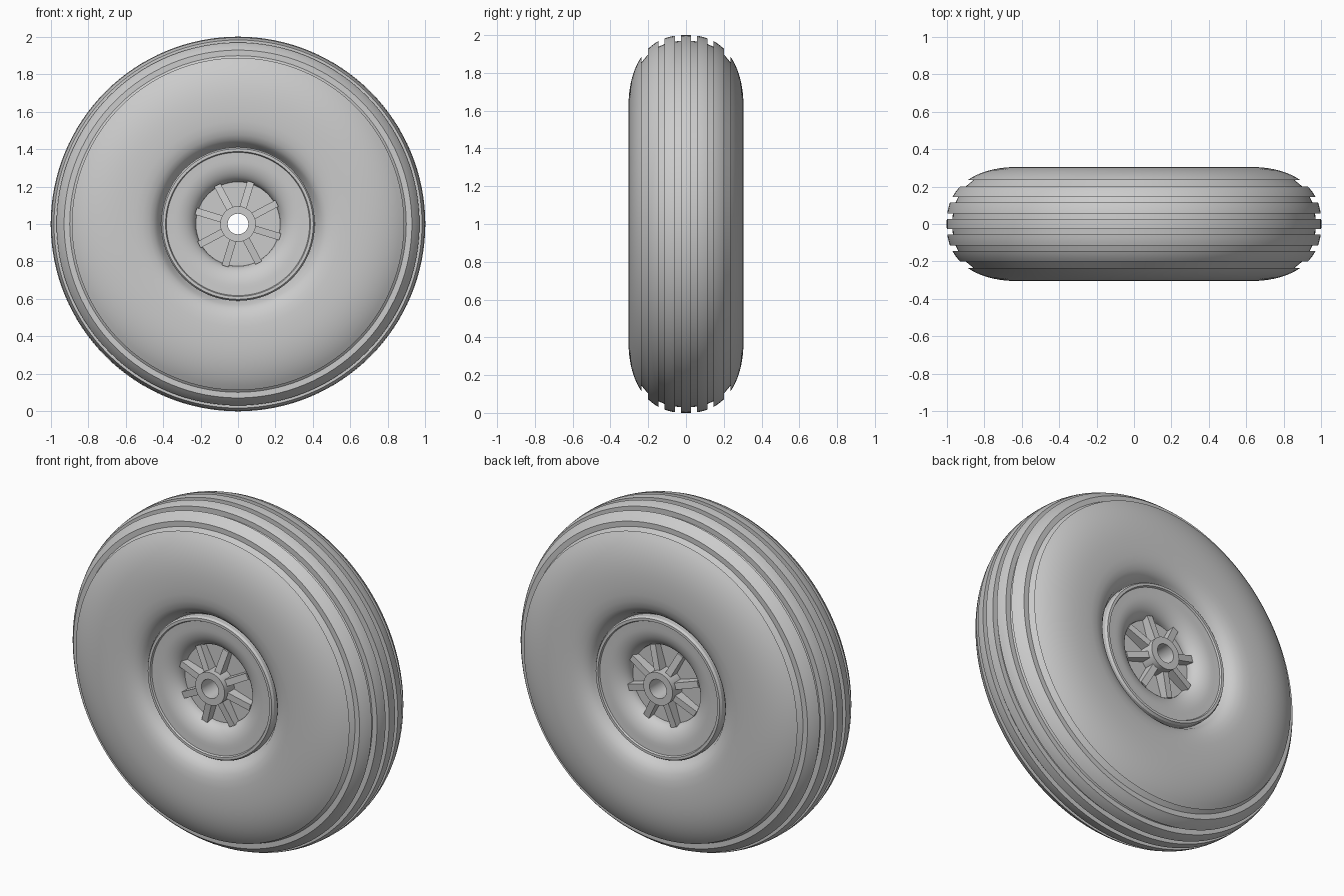
import bpy, bmesh, math
from math import sin, cos, pi, radians

cube = bpy.data.objects.get("Cube")
if cube:
    bpy.data.objects.remove(cube, do_unlink=True)

grey = bpy.data.materials.new("plain_grey")
grey.use_nodes = True
COLOUR = (0.6, 0.6, 0.6, 1)
grey.diffuse_color = COLOUR
grey.node_tree.nodes["Principled BSDF"].inputs["Base Color"].default_value = COLOUR


def finish(name, bm, smooth=True):
    """Turn a bmesh into a named object at axle height."""
    bmesh.ops.recalc_face_normals(bm, faces=bm.faces)
    mesh = bpy.data.meshes.new(name)
    bm.to_mesh(mesh)
    bm.free()
    mesh.materials.append(grey)
    obj = bpy.data.objects.new(name, mesh)
    obj.location.z = 1
    bpy.context.collection.objects.link(obj)
    if smooth:
        bpy.ops.object.select_all(action='DESELECT')
        obj.select_set(True)
        bpy.context.view_layer.objects.active = obj
        bpy.ops.object.shade_smooth_by_angle(angle=radians(30))
    return obj


def lathe(name, half, steps=128):
    """Revolve a half profile of (radius, y), mirrored in y, around the axle."""
    profile = half + [(r, -y) for r, y in reversed(half) if y > 0]
    bm = bmesh.new()
    rings = []
    for i in range(steps):
        a = 2 * pi * i / steps
        rings.append([bm.verts.new((r * cos(a), y, r * sin(a))) for r, y in profile])
    n = len(profile)
    for i in range(steps):
        here, there = rings[i], rings[(i + 1) % steps]
        for j in range(n):
            k = (j + 1) % n
            bm.faces.new((here[j], here[k], there[k], there[j]))
    return finish(name, bm)


# Tyre: rounded crown with ring grooves, bulging sidewall, bead tucked at the rim
HALF, POWER, DEPTH = 0.305, 2.35, 0.03


def crown(y):
    return 0.6 + 0.4 * (1 - (y / HALF) ** POWER) ** (1 / POWER)


def wall(r):
    return HALF * (1 - ((r - 0.6) / 0.4) ** POWER) ** (1 / POWER)


tyre = []
for start, end, groove_end in ((0, 0.027, 0.057), (0.057, 0.115, 0.145), (0.145, 0.2, 0.235)):
    for i in range(5):
        y = start + (end - start) * i / 4
        tyre.append((crown(y), y))
    tyre += [(crown(y) - DEPTH, y) for y in (end, groove_end)]
edge = crown(0.235)
for i in range(13):
    r = edge + (0.6 - edge) * i / 12
    tyre.append((r, wall(r)))
tyre += [(0.55, 0.304), (0.51, 0.299), (0.475, 0.289), (0.45, 0.274),
         (0.432, 0.255), (0.42, 0.23), (0.4, 0.2)]
# the profile runs from the crown middle to the bead, so mirror the far side too
lathe("tyre", tyre)

# Rim: raised lip, flat ring, rounded lip down to the centre disc
rim = [(0.41, 0.19), (0.41, 0.25), (0.402, 0.262), (0.387, 0.262), (0.382, 0.252)]
for i in range(11):
    t = pi / 2 * (1 - i / 10)
    rim.append((0.345 - 0.12 * cos(t), 0.17 + 0.08 * sin(t)))
rim.append((0.085, 0.17))
lathe("rim", rim)

# Hub: open tube along the axle
lathe("hub", [(0.095, 0.26), (0.055, 0.26)], 64)

# Spokes: eight sloped ribs standing on each face of the disc
for name, side in (("front_spokes", -1), ("back_spokes", 1)):
    bm = bmesh.new()
    for i in range(8):
        a = radians(28 + 45 * i)
        for v in bmesh.ops.create_cube(bm, size=1)["verts"]:
            outer, raised = v.co.x > 0, v.co.y > 0
            r = 0.235 if outer else 0.075
            w = v.co.z * 0.038
            y = (0.212 if outer else 0.232) if raised else 0.16
            v.co = (r * cos(a) - w * sin(a), side * y, r * sin(a) + w * cos(a))
    finish(name, bm, smooth=False)
